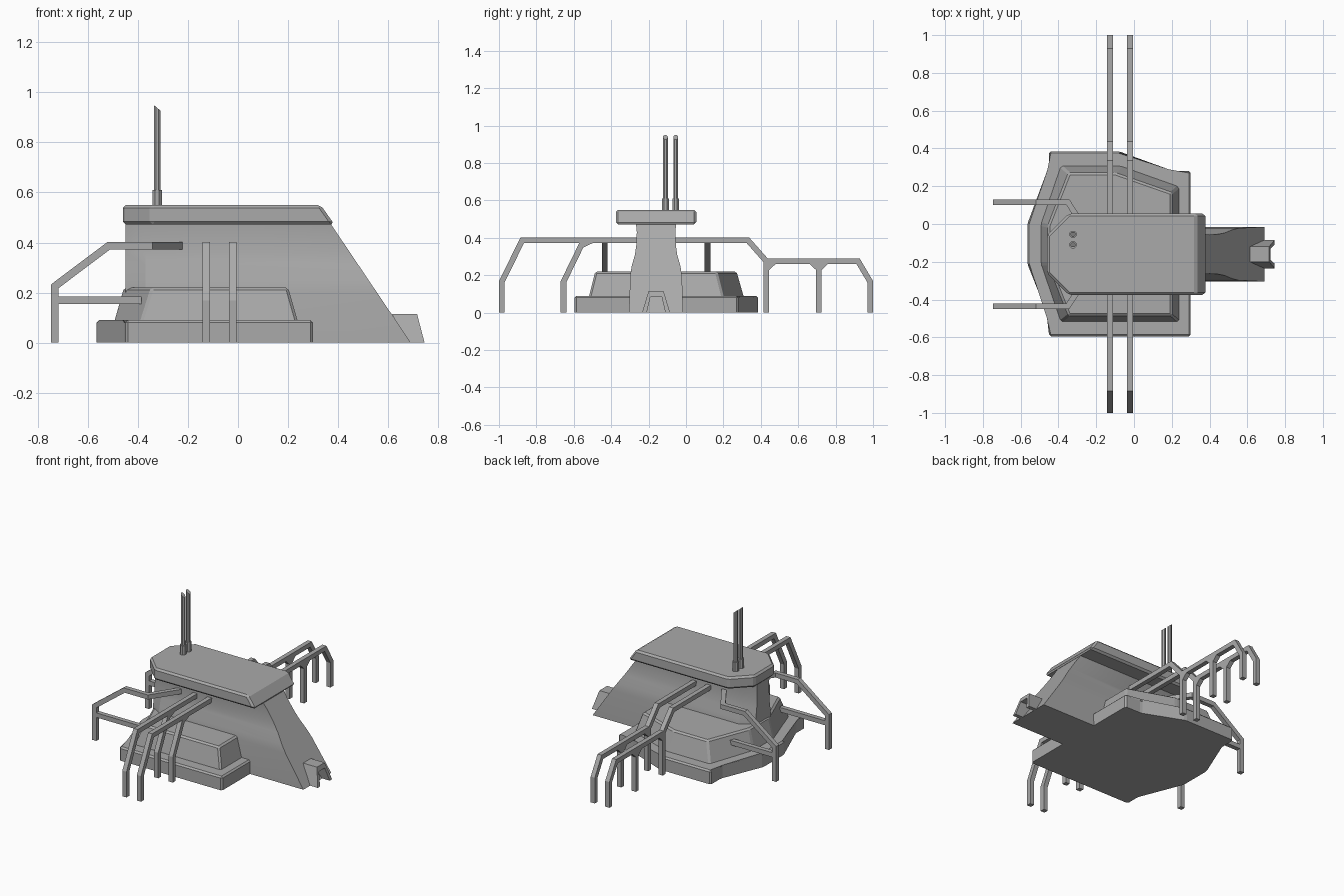
import bpy, bmesh, math
from mathutils import Vector

if "Cube" in bpy.data.objects:
    bpy.data.objects.remove(bpy.data.objects["Cube"])

GREY = bpy.data.materials.new("hull grey")
GREY.diffuse_color = (0.40, 0.40, 0.40, 1)
GREY.use_nodes = True
GREY.node_tree.nodes["Principled BSDF"].inputs["Base Color"].default_value = GREY.diffuse_color
CY = -0.16  # centre line of the tower


def finish(name, bm, smooth=False):
    bmesh.ops.recalc_face_normals(bm, faces=bm.faces)
    me = bpy.data.meshes.new(name)
    bm.to_mesh(me)
    bm.free()
    me.materials.append(GREY)
    ob = bpy.data.objects.new(name, me)
    bpy.context.collection.objects.link(ob)
    if smooth:
        bpy.context.view_layer.objects.active = ob
        ob.select_set(True)
        bpy.ops.object.shade_smooth_by_angle(angle=math.radians(28))
        ob.select_set(False)
    return ob


def loft(name, rings, bevel=0.0, smooth=False):
    """Skin matching rings of points; bevel every edge that is off the ground."""
    bm = bmesh.new()
    loops = [[bm.verts.new(p) for p in r] for r in rings]
    n = len(loops[0])
    for a, b in zip(loops, loops[1:]):
        for i in range(n):
            j = (i + 1) % n
            bm.faces.new((a[i], a[j], b[j], b[i]))
    bm.faces.new(loops[0][::-1])
    bm.faces.new(loops[-1])
    if bevel:
        edges = [e for e in bm.edges if max(v.co.z for v in e.verts) > 0.01]
        bmesh.ops.bevel(bm, geom=edges, offset=bevel, segments=1, affect='EDGES')
    return finish(name, bm, smooth)


def ring(outline, z):
    return [(x, y, z) for x, y in outline]


def strut(name, pts, plane_normal, t=0.03):
    """Square bar along a flat path, with mitred corners."""
    pts = [Vector(p) for p in pts]
    nrm = Vector(plane_normal)
    rings = []
    for i, p in enumerate(pts):
        d0 = (p - pts[i - 1]).normalized() if i else None
        d1 = (pts[i + 1] - p).normalized() if i < len(pts) - 1 else None
        d0, d1 = d0 or d1, d1 or d0
        side = nrm.cross(d0 + d1).normalized()
        side = side * (t / 2 / side.dot(nrm.cross(d0)))
        up = nrm * t / 2
        rings.append([p + side + up, p - side + up, p - side - up, p + side - up])
    return loft(name, rings)


# Stepped hull: low wide base with a sloping deck block above
base = [(-.45, .385), (-.08, .385), (.18, .28), (.30, .28), (.30, -.595),
        (-.45, -.595), (-.45, -.50), (-.565, -.21), (-.565, 0), (-.45, .28)]
loft("base", [ring(base, 0), ring(base, .09)], .01)

deck_low = [(-.39, .31), (-.07, .31), (.24, .20), (.24, -.52), (-.39, -.52),
            (-.495, -.21), (-.495, 0)]
deck_top = [(-.345, .27), (-.10, .27), (.20, .165), (.20, -.485), (-.345, -.485),
            (-.455, -.21), (-.455, -.01)]
loft("deck", [ring(deck_low, .08), ring(deck_top, .22)], .01)

# Waisted tower with a long raked end
rings = []
for z, h in ((0, .145), (.20, .138), (.25, .13), (.31, .113), (.36, .106), (.43, .103), (.48, .108)):
    xr = .38 + (.46 - z) * .31 / .46
    rings.append(ring([(-.45, CY + h * .6), (-.37, CY + h), (xr, CY + h),
                       (xr, CY - h), (-.37, CY - h), (-.45, CY - h * .6)], z))
loft("tower", rings, smooth=True)


# Overhanging roof, chamfered at one end and raked at the other
def roof_ring(xr, z):
    return ring([(-.46, CY + .10), (-.345, CY + .215), (xr, CY + .215),
                 (xr, CY - .215), (-.345, CY - .215), (-.46, CY - .10)], z)


loft("roof", [roof_ring(.385, .472), roof_ring(.33, .55)], .012)

# Forked arch at the foot of the raked end
arch = [(-.075, 0), (-.04, .115), (.04, .115), (.075, 0),
        (.05, 0), (.03, .085), (-.03, .085), (-.05, 0)]
loft("foot_arch", [[(.68 - z * .57, CY + y, z) for y, z in arch],
                   [(.745 - z * .26, CY + y, z) for y, z in arch]])


# Twin antennas in sockets, with slanted tips
def circle(y, r, z, slant=0):
    return [(-.323 + r * math.cos(a), y + r * math.sin(a), z - slant * math.cos(a))
            for a in (math.pi / 4 * (k + .5) for k in range(8))]


for i, y in enumerate((-.11, -.055)):
    loft(f"antenna_socket_{i}", [circle(y, .02, .54), circle(y, .02, .61)])
    loft(f"antenna_{i}", [circle(y, .014, .60), circle(y, .014, .938, .012)])

# Pairs of legged arms reaching to the front and to the back
ARMS = {
    "front_arm": [(-.20, .388), (-.875, .388), (-.985, .165), (-.985, 0)],
    "front_inner_leg": [(-.50, .388), (-.56, .36), (-.655, .165), (-.655, 0)],
    "back_arm": [(-.10, .388), (.33, .388), (.43, .275), (.43, 0)],
    "back_outer_arm": [(.42, .275), (.92, .275), (.985, .165), (.985, 0)],
    "back_middle_leg": [(.71, .275), (.71, 0)],
    "back_brace_a": [(.67, .272), (.71, .235)],
    "back_brace_b": [(.75, .272), (.71, .235)],
    "back_brace_c": [(.47, .272), (.43, .235)],
}
for i, x in enumerate((-.127, -.021)):
    for name, path in ARMS.items():
        strut(f"{name}_{i}", [(x, y, z) for y, z in path], (1, 0, 0))

# Mirrored pair of arms at the chamfered end
for s, side in ((1, "back"), (-1, "front")):
    y = CY + s * .275
    strut(f"end_arm_{side}", [(-.36, y, .388), (-.515, y, .388), (-.732, y, .225),
                              (-.732, y, 0)], (0, 1, 0))
    strut(f"end_arm_root_{side}", [(-.38, y, .388), (-.35, y, .388),
                                   (-.235, CY + s * .10, .388)], (0, 0, 1))
    strut(f"end_arm_tie_{side}", [(-.735, y, .17), (-.385, y, .17)], (0, 1, 0))
